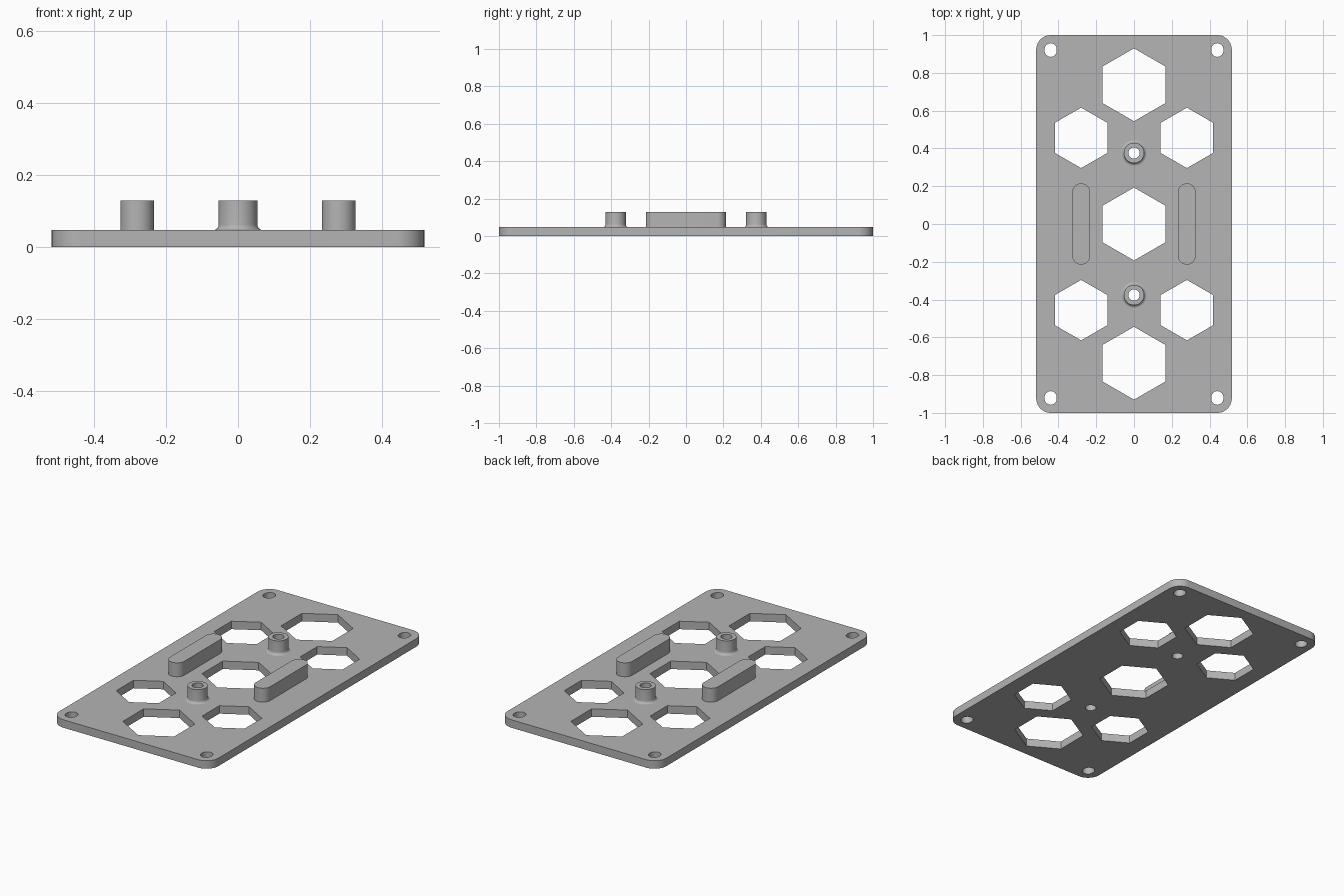
import bpy, bmesh
from math import sin, cos, pi, radians
from mathutils import Matrix

if "Cube" in bpy.data.objects:
    bpy.data.objects.remove(bpy.data.objects["Cube"])

THICK, TOP = 0.047, 0.129
BOSS_Y, BORE = 0.376, 0.03

grey = bpy.data.materials.new("plain_grey")
grey.use_nodes = True
colour = (0.46, 0.46, 0.46, 1)
grey.diffuse_color = colour
grey.node_tree.nodes["Principled BSDF"].inputs["Base Color"].default_value = colour


def rounded(cx, cy, hx, hy, r, steps=12):
    """Outline of a rounded rectangle; also gives slots and circles."""
    pts = []
    for q, (sx, sy) in enumerate(((1, 1), (-1, 1), (-1, -1), (1, -1))):
        for i in range(steps + 1):
            a = (q + i / steps) * pi / 2
            p = (cx + sx * (hx - r) + r * cos(a), cy + sy * (hy - r) + r * sin(a))
            if not pts or abs(p[0] - pts[-1][0]) + abs(p[1] - pts[-1][1]) > 1e-5:
                pts.append(p)
    if abs(pts[0][0] - pts[-1][0]) + abs(pts[0][1] - pts[-1][1]) < 1e-5:
        pts.pop()
    return pts


def hexagon(cx, cy, r):
    return [(cx + r * sin(i * pi / 3), cy + r * cos(i * pi / 3)) for i in range(6)]


def finish(name, bm):
    bmesh.ops.remove_doubles(bm, verts=bm.verts, dist=1e-5)
    bmesh.ops.recalc_face_normals(bm, faces=bm.faces)
    mesh = bpy.data.meshes.new(name)
    bm.to_mesh(mesh)
    bm.free()
    mesh.materials.append(grey)
    obj = bpy.data.objects.new(name, mesh)
    bpy.context.collection.objects.link(obj)
    bpy.ops.object.select_all(action='DESELECT')
    obj.select_set(True)
    bpy.context.view_layer.objects.active = obj
    bpy.ops.object.shade_smooth_by_angle(angle=radians(30))
    return obj


def slab(name, outlines, z0, z1):
    """Extrude a filled outline; further outlines become holes."""
    curve = bpy.data.curves.new(name + "_outline", 'CURVE')
    curve.dimensions = '2D'
    curve.fill_mode = 'BOTH'
    curve.extrude = (z1 - z0) / 2
    for pts in outlines:
        spline = curve.splines.new('POLY')
        spline.points.add(len(pts) - 1)
        for point, (x, y) in zip(spline.points, pts):
            point.co = (x, y, 0, 1)
        spline.use_cyclic_u = True
    helper = bpy.data.objects.new(name + "_outline", curve)
    bpy.context.collection.objects.link(helper)
    bpy.context.view_layer.update()
    mesh = bpy.data.meshes.new_from_object(
        helper.evaluated_get(bpy.context.evaluated_depsgraph_get()))
    bm = bmesh.new()
    bm.from_mesh(mesh)
    bmesh.ops.translate(bm, verts=bm.verts, vec=(0, 0, (z0 + z1) / 2))
    bpy.data.objects.remove(helper)
    bpy.data.curves.remove(curve)
    bpy.data.meshes.remove(mesh)
    return finish(name, bm)


# Base plate with hexagonal windows, corner slots and boss bores
outlines = [rounded(0, 0, 0.518, 1, 0.078), hexagon(0, 0, 0.193)]
for sy in (1, -1):
    outlines.append(hexagon(0, sy * 0.737, 0.193))
    outlines.append(rounded(0, sy * BOSS_Y, BORE, BORE, BORE))
    for sx in (1, -1):
        outlines.append(hexagon(sx * 0.28, sy * 0.456, 0.16))
        outlines.append(rounded(sx * 0.441, sy * 0.921, 0.032, 0.036, 0.032))
slab("base_plate", outlines, 0, THICK)

# Raised round-ended bars
for side, sx in (("left", 1), ("right", -1)):
    slab(side + "_bar", [rounded(sx * 0.28, 0, 0.047, 0.215, 0.047)], THICK - 0.001, TOP)


# Hollow bosses with a filleted foot
def boss(name, y):
    outer, fillet, sink = 0.054, 0.015, THICK - 0.001
    profile = [(BORE, sink), (outer + fillet, sink)]
    for i in range(7):
        a = i / 6 * pi / 2
        profile.append((outer + fillet * (1 - sin(a)), THICK + fillet * (1 - cos(a))))
    profile += [(outer, TOP), (BORE, TOP)]
    bm = bmesh.new()
    verts = [bm.verts.new((r, 0, z)) for r, z in profile]
    edges = [bm.edges.new((v, verts[i - 1])) for i, v in enumerate(verts)]
    bmesh.ops.spin(bm, geom=verts + edges, cent=(0, 0, 0), axis=(0, 0, 1),
                   angle=2 * pi, steps=48)
    bmesh.ops.transform(bm, matrix=Matrix.Translation((0, y, 0)), verts=bm.verts)
    finish(name, bm)


boss("front_boss", -BOSS_Y)
boss("back_boss", BOSS_Y)
